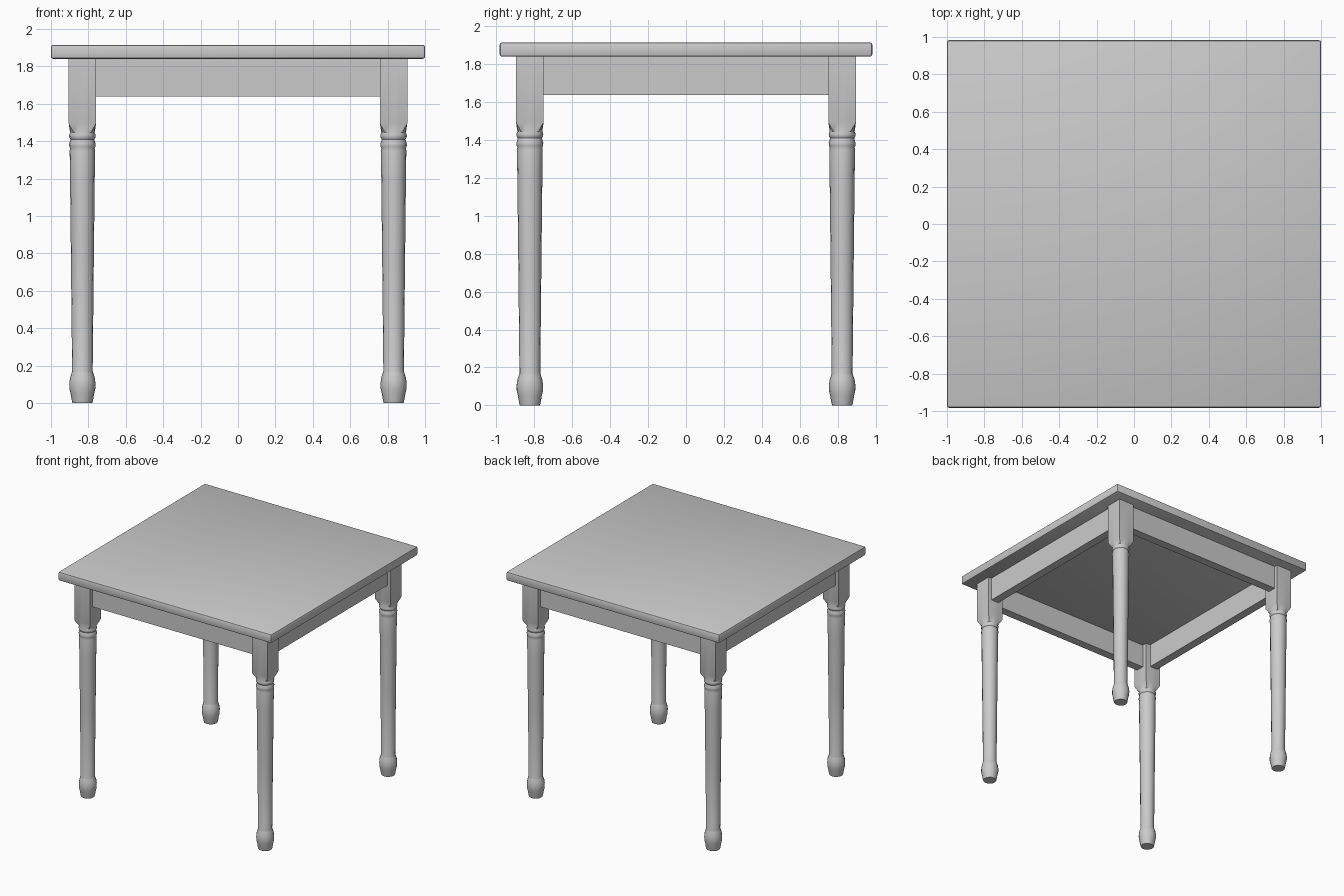
import bpy, bmesh, math

if "Cube" in bpy.data.objects:
    bpy.data.objects.remove(bpy.data.objects["Cube"], do_unlink=True)

GREY = (0.6, 0.6, 0.6, 1)
grey = bpy.data.materials.new("grey paint")
grey.use_nodes = True
grey.diffuse_color = GREY
grey.node_tree.nodes["Principled BSDF"].inputs["Base Color"].default_value = GREY

LEG_X, LEG_Y, HALF_POST = 0.832, 0.824, 0.073
TOP_Z, UNDER_Z, APRON_Z = 1.915, 1.84, 1.638
SIDES = 16


def finish(bm, name, smooth=False):
    bmesh.ops.recalc_face_normals(bm, faces=bm.faces)
    mesh = bpy.data.meshes.new(name)
    bm.to_mesh(mesh)
    bm.free()
    mesh.materials.append(grey)
    obj = bpy.data.objects.new(name, mesh)
    bpy.context.collection.objects.link(obj)
    if smooth:
        bpy.ops.object.select_all(action="DESELECT")
        obj.select_set(True)
        bpy.context.view_layer.objects.active = obj
        bpy.ops.object.shade_smooth_by_angle(angle=math.radians(35))
    return obj


def box(name, x, y, z, bevel=0):
    """Box from three (low, high) ranges, with optional rounded edges."""
    bm = bmesh.new()
    bmesh.ops.create_cube(bm, size=1)
    for v in bm.verts:
        for i, (low, high) in enumerate((x, y, z)):
            v.co[i] = low if v.co[i] < 0 else high
    if bevel:
        bmesh.ops.bevel(bm, geom=bm.edges[:], offset=bevel, segments=2,
                        profile=0.5, affect="EDGES")
    return finish(bm, name, bool(bevel))


# Turned leg profile: radius, height
turning = [
    (0.053, 0), (0.056, 0.01), (0.063, 0.05), (0.069, 0.075), (0.070, 0.105),
    (0.066, 0.135), (0.058, 0.16), (0.055, 0.17), (0.061, 0.75),
    (0.066, 1.2), (0.068, 1.35), (0.066, 1.362), (0.070, 1.372),
    (0.071, 1.385), (0.066, 1.4), (0.064, 1.41), (0.070, 1.42),
    (0.071, 1.432), (0.066, 1.445),
]


def leg(name, cx, cy):
    bm = bmesh.new()
    rings = []
    sections = [(r, z, False) for r, z in turning]
    sections += [(HALF_POST, 1.495, True), (HALF_POST, UNDER_Z, True)]
    for radius, z, square in sections:
        ring = []
        for k in range(SIDES):
            a = math.tau * k / SIDES
            c, s = math.cos(a), math.sin(a)
            r = radius / max(abs(c), abs(s)) if square else radius
            ring.append(bm.verts.new((cx + r * c, cy + r * s, z)))
        rings.append(ring)
    for low, high in zip(rings, rings[1:]):
        for k in range(SIDES):
            n = (k + 1) % SIDES
            bm.faces.new((low[k], low[n], high[n], high[k]))
    bm.faces.new(rings[0])
    bm.faces.new(rings[-1])
    finish(bm, name, True)


# Table top
box("table_top", (-1, 1), (-0.983, 0.983), (UNDER_Z, TOP_Z), 0.012)

# Legs
for y_name, sy in (("front", -1), ("back", 1)):
    for x_name, sx in (("right", -1), ("left", 1)):
        leg(f"{y_name}_{x_name}_leg", sx * LEG_X, sy * LEG_Y)

# Aprons, set back from the outer faces of the posts
OUT, IN = 0.043, -0.03
for y_name, s in (("front", -1), ("back", 1)):
    box(f"{y_name}_apron", (-LEG_X, LEG_X),
        sorted((s * (LEG_Y + IN), s * (LEG_Y + OUT))), (APRON_Z, UNDER_Z))
for x_name, s in (("right", -1), ("left", 1)):
    box(f"{x_name}_apron", sorted((s * (LEG_X + IN), s * (LEG_X + OUT))),
        (-LEG_Y, LEG_Y), (APRON_Z, UNDER_Z))
